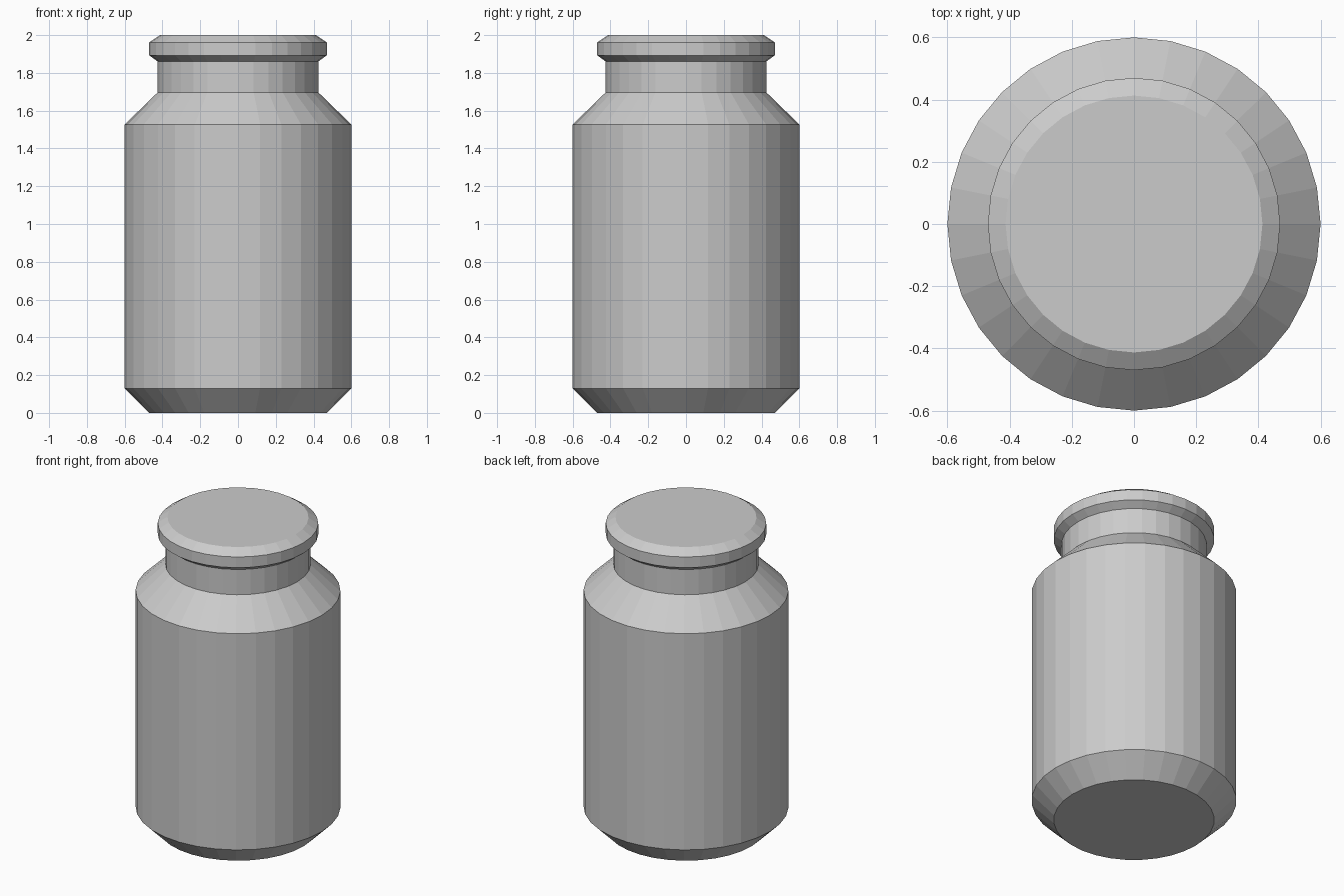
import bpy, bmesh
from math import sin, cos, tau

if "Cube" in bpy.data.objects:
    bpy.data.objects.remove(bpy.data.objects["Cube"])

SIDES = 32


def lathe(name, profile):
    """Closed, flat-shaded solid turned from (radius, height) points."""
    bm = bmesh.new()
    rings = [[bm.verts.new((r * cos(tau * i / SIDES), r * sin(tau * i / SIDES), z))
              for i in range(SIDES)] for r, z in profile]
    for low, high in zip(rings, rings[1:]):
        for i in range(SIDES):
            j = (i + 1) % SIDES
            bm.faces.new((low[i], low[j], high[j], high[i]))
    bm.faces.new(rings[0][::-1])
    bm.faces.new(rings[-1])
    mesh = bpy.data.meshes.new(name)
    bm.to_mesh(mesh)
    bm.free()
    obj = bpy.data.objects.new(name, mesh)
    bpy.context.collection.objects.link(obj)
    return obj


# Jar: chamfered base, straight body, sloped shoulder, neck, bevelled rim
lathe("jar", [
    (0.47, 0.0), (0.60, 0.13),
    (0.60, 1.527), (0.425, 1.697),
    (0.425, 1.86), (0.47, 1.893),
    (0.47, 1.962), (0.413, 2.0),
])
